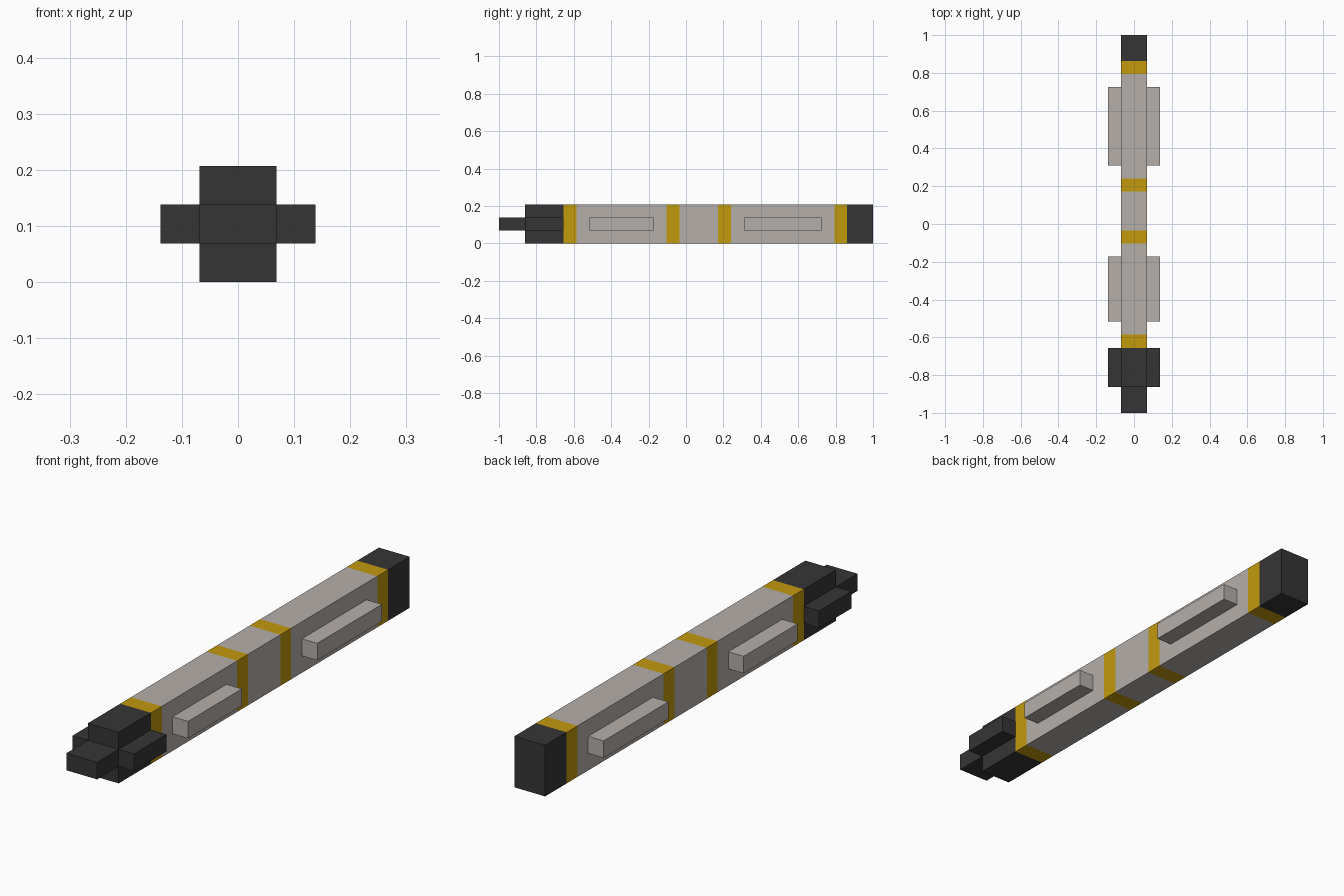
import bpy
import bmesh

old = bpy.data.objects.get("Cube")
if old:
    bpy.data.objects.remove(old, do_unlink=True)

U = 2 / 29  # grid module: the whole model is 29 modules long


def material(name, rgb):
    mat = bpy.data.materials.new(name)
    mat.use_nodes = True
    color = (*rgb, 1)
    mat.diffuse_color = color
    mat.node_tree.nodes["Principled BSDF"].inputs["Base Color"].default_value = color
    return mat


GREY = material("warm grey", (0.465, 0.43, 0.405))
GOLD = material("gold", (0.54, 0.32, 0.004))
DARK = material("charcoal", (0.036, 0.036, 0.036))


def finish(name, bm, mats):
    bmesh.ops.recalc_face_normals(bm, faces=bm.faces)
    mesh = bpy.data.meshes.new(name)
    bm.to_mesh(mesh)
    bm.free()
    for mat in mats:
        mesh.materials.append(mat)
    obj = bpy.data.objects.new(name, mesh)
    bpy.context.collection.objects.link(obj)
    return obj


def box(name, x, y, z, mat):
    """Box from (low, high) ranges given in modules; y counts from the nose tip."""
    bm = bmesh.new()
    bmesh.ops.create_cube(bm, size=1)
    for v in bm.verts:
        v.co = (x[v.co.x > 0] * U, y[v.co.y > 0] * U - 1, z[v.co.z > 0] * U)
    return finish(name, bm, [mat])


# Main beam: one bar cut into lengthwise segments, coloured in turn
segments = [(2, 5, DARK), (5, 6, GOLD), (6, 13, GREY), (13, 14, GOLD), (14, 17, GREY),
            (17, 18, GOLD), (18, 26, GREY), (26, 27, GOLD), (27, 29, DARK)]
mats = [GREY, GOLD, DARK]
bm = bmesh.new()
rings = []
for y in [2] + [end for _, end, _ in segments]:
    rings.append([bm.verts.new((x * U, y * U - 1, z * U))
                  for x, z in ((-1, 0), (1, 0), (1, 3), (-1, 3))])
for a, b, seg in zip(rings, rings[1:], segments):
    for i in range(4):
        j = (i + 1) % 4
        bm.faces.new((a[i], a[j], b[j], b[i])).material_index = mats.index(seg[2])
for ring in (rings[0], rings[-1]):
    bm.faces.new(ring).material_index = mats.index(DARK)
finish("main_beam", bm, mats)

# Nose block at the front
box("nose", (-1, 1), (0, 2), (1, 2), DARK)

# Side lugs and rails, mirrored left and right
for side, x in (("left", (1, 2)), ("right", (-2, -1))):
    box(side + "_front_lug", x, (2, 5), (1, 2), DARK)
    box(side + "_front_rail", x, (7, 12), (1, 2), GREY)
    box(side + "_rear_rail", x, (19, 25), (1, 2), GREY)
